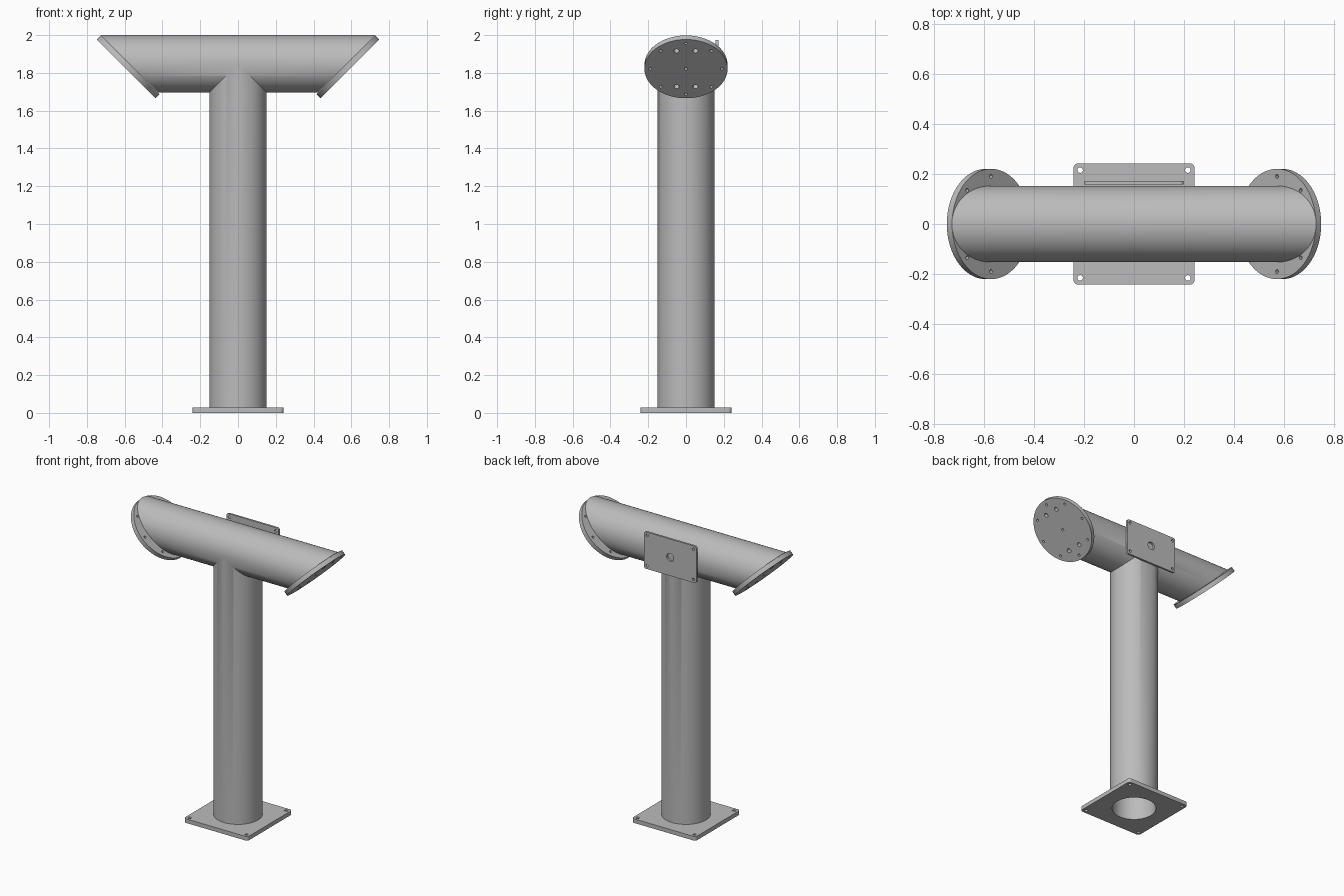
import bpy, bmesh
from math import sin, cos, pi, radians
from mathutils import Matrix

default = bpy.data.objects.get("Cube")
if default:
    bpy.data.objects.remove(default)

SEG = 96
PIPE_R, BORE_R = 0.152, 0.139
AXIS_Z, END_X = 1.848, 0.575      # crossbar axis height, mitre position on the axis
BASE_T, FLANGE_T, MOUNT_T = 0.028, 0.03, 0.014

steel = bpy.data.materials.new("grey steel")
steel.use_nodes = True
grey = (0.5, 0.5, 0.5, 1)
steel.diffuse_color = grey
steel.node_tree.nodes["Principled BSDF"].inputs["Base Color"].default_value = grey


def finish(obj):
    obj.data.materials.append(steel)
    bpy.ops.object.select_all(action='DESELECT')
    obj.select_set(True)
    bpy.context.view_layer.objects.active = obj
    bpy.ops.object.shade_smooth_by_angle(angle=radians(30))


def circle(r, x=0, y=0, n=24):
    return [(x + r * cos(2 * pi * i / n), y + r * sin(2 * pi * i / n)) for i in range(n)]


def rounded_rect(hx, hy, r, steps=6):
    pts = []
    for k, (sx, sy) in enumerate([(1, 1), (-1, 1), (-1, -1), (1, -1)]):
        for i in range(steps + 1):
            a = pi / 2 * (k + i / steps)
            pts.append((sx * (hx - r) + r * cos(a), sy * (hy - r) + r * sin(a)))
    return pts


def corner_holes(x, y, r):
    return [circle(r, sx * x, sy * y) for sx in (-1, 1) for sy in (-1, 1)]


def plate(name, loops, thickness, matrix):
    """Flat plate: first loop is the outline, the others are holes."""
    curve = bpy.data.curves.new(name, 'CURVE')
    curve.dimensions = '2D'
    curve.fill_mode = 'BOTH'
    curve.extrude = thickness / 2
    for loop in loops:
        spline = curve.splines.new('POLY')
        spline.points.add(len(loop) - 1)
        for p, (x, y) in zip(spline.points, loop):
            p.co = (x, y, 0, 1)
        spline.use_cyclic_u = True
    temp = bpy.data.objects.new(name + " outline", curve)
    bpy.context.collection.objects.link(temp)
    bpy.context.view_layer.update()
    mesh = bpy.data.meshes.new_from_object(
        temp.evaluated_get(bpy.context.evaluated_depsgraph_get()))
    bpy.data.objects.remove(temp)
    bm = bmesh.new()
    bm.from_mesh(mesh)
    bmesh.ops.remove_doubles(bm, verts=bm.verts, dist=1e-5)
    bmesh.ops.recalc_face_normals(bm, faces=bm.faces)
    bm.to_mesh(mesh)
    bm.free()
    mesh.materials.clear()
    obj = bpy.data.objects.new(name, mesh)
    bpy.context.collection.objects.link(obj)
    obj.matrix_world = matrix
    finish(obj)


def tee_skin(bm, r, inward):
    """Post and two mitred crossbar arms meeting along 45 degree seams."""
    ring = circle(r, n=SEG)
    strips = [[((x, y, BASE_T), (x, y, AXIS_Z - abs(x))) for x, y in ring]]
    for s in (1, -1):
        strips.append([((s * max(0, -h), y, AXIS_Z + h), (s * (END_X + h), y, AXIS_Z + h))
                       for y, h in ring])
    for k, strip in enumerate(strips):
        ends = [[bm.verts.new(p) for p in pair] for pair in strip]
        for i in range(SEG):
            (a, b), (c, d) = ends[i], ends[(i + 1) % SEG]
            face = bm.faces.new((a, c, d, b))
            if (k == 2) != inward:
                face.normal_flip()


# Tee-shaped tube, outer skin and bore
bm = bmesh.new()
tee_skin(bm, PIPE_R, False)
tee_skin(bm, BORE_R, True)
bmesh.ops.remove_doubles(bm, verts=bm.verts, dist=1e-5)
mesh = bpy.data.meshes.new("tee_tube")
bm.to_mesh(mesh)
bm.free()
tube = bpy.data.objects.new("tee_tube", mesh)
bpy.context.collection.objects.link(tube)
finish(tube)

# Square base plate, open under the post
plate("base_plate",
      [rounded_rect(0.242, 0.242, 0.02), circle(BORE_R, n=SEG)] + corner_holes(0.215, 0.215, 0.011),
      BASE_T, Matrix.Translation((0, 0, BASE_T / 2)))

# Round end flanges with a bolt circle, cable holes and a centre hole
bolts = [circle(0.008, x, y) for x, y in circle(0.19, n=8)]
flange = [circle(0.22, n=SEG), circle(0.009)] + bolts + corner_holes(0.134, 0.05, 0.014)
for side, s in (("left", 1), ("right", -1)):
    plate(side + "_flange", flange, FLANGE_T,
          Matrix.Translation((s * 0.581, 0, 1.832)) @ Matrix.Rotation(s * radians(135), 4, 'Y'))

# Rectangular mounting plate on the back of the crossbar
plate("back_mount_plate",
      [rounded_rect(0.198, 0.126, 0.015), circle(0.027, n=32)] + corner_holes(0.175, 0.103, 0.009),
      MOUNT_T, Matrix.Translation((0, 0.164, 1.849)) @ Matrix.Rotation(radians(90), 4, 'X'))
